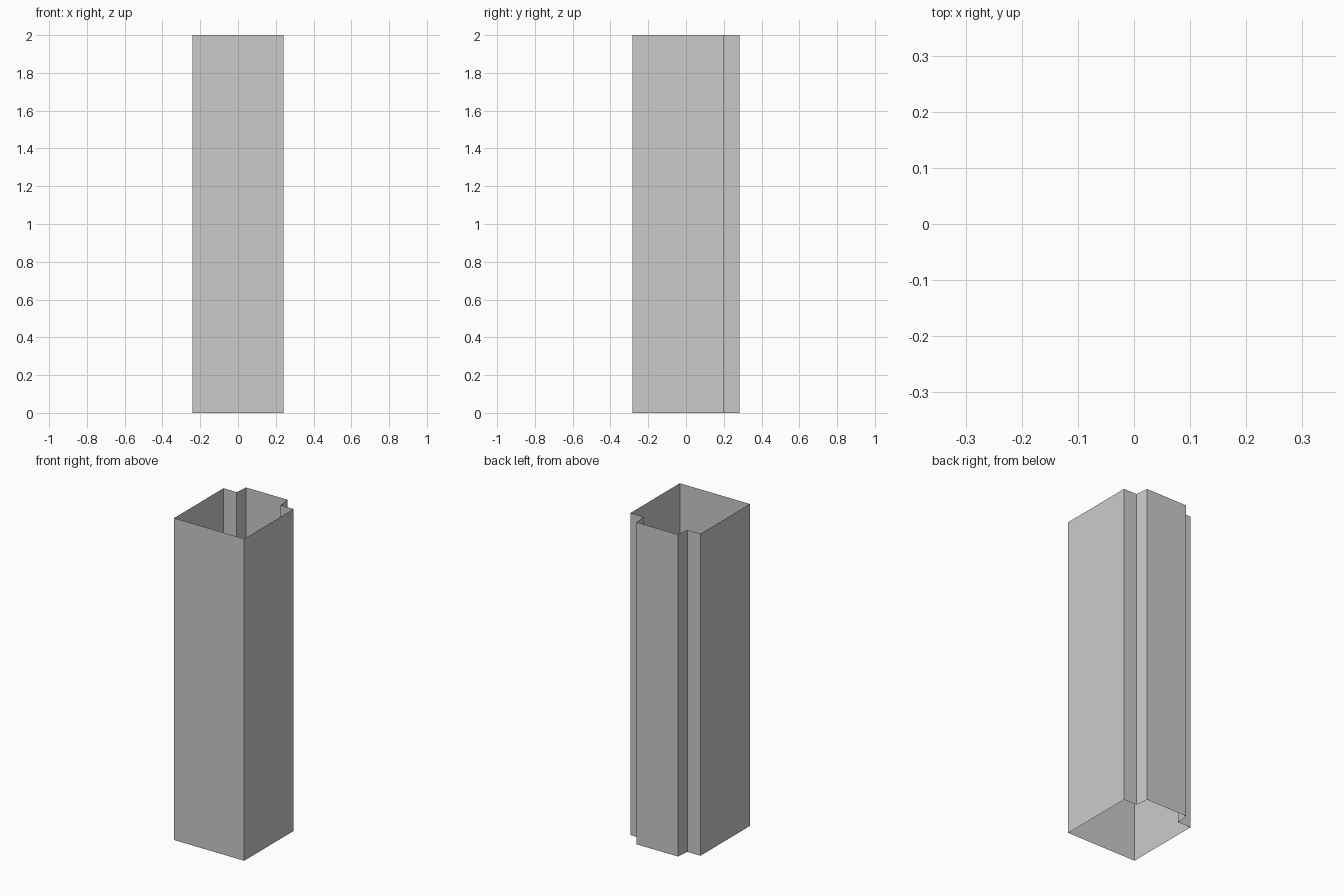
import bpy, bmesh

if "Cube" in bpy.data.objects:
    bpy.data.objects.remove(bpy.data.objects["Cube"])

HEIGHT = 2.0

# Right half of the column outline, front to back (raised panel on the rear face)
half = [(0.241, -0.283), (0.241, 0.202), (0.151, 0.202), (0.142, 0.283)]
outline = half + [(-x, y) for x, y in reversed(half)]

# Open-ended shell: closed outline swept straight up, no caps
bm = bmesh.new()
base = [bm.verts.new((x, y, 0)) for x, y in outline]
edges = [bm.edges.new((base[i], base[(i + 1) % len(base)])) for i in range(len(base))]
swept = bmesh.ops.extrude_edge_only(bm, edges=edges)["geom"]
top = [g for g in swept if isinstance(g, bmesh.types.BMVert)]
bmesh.ops.translate(bm, verts=top, vec=(0, 0, HEIGHT))

# Make the wall normals face outward
bm.normal_update()
front = min(bm.faces, key=lambda f: f.calc_center_median().y)
if front.normal.y > 0:
    bmesh.ops.reverse_faces(bm, faces=bm.faces[:])

mesh = bpy.data.meshes.new("column_shell")
bm.to_mesh(mesh)
bm.free()
bpy.context.collection.objects.link(bpy.data.objects.new("column_shell", mesh))
